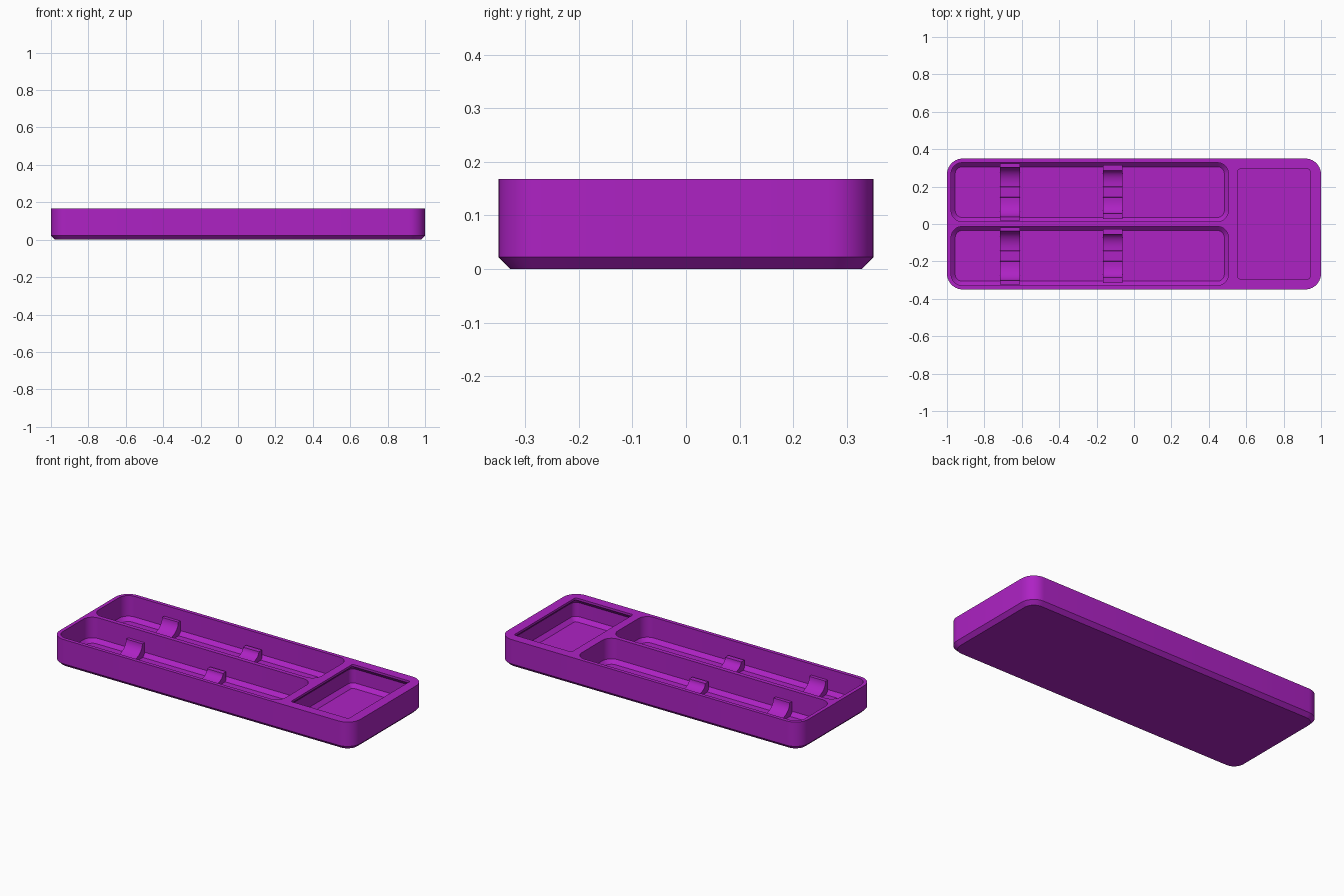
import bpy
import bmesh
import math

if "Cube" in bpy.data.objects:
    bpy.data.objects.remove(bpy.data.objects["Cube"])

purple = bpy.data.materials.new("purple")
purple.diffuse_color = (0.42, 0.016, 0.55, 1)
purple.use_nodes = True
purple.node_tree.nodes["Principled BSDF"].inputs["Base Color"].default_value = purple.diffuse_color


def finish(name, bm):
    bmesh.ops.recalc_face_normals(bm, faces=bm.faces)
    me = bpy.data.meshes.new(name)
    bm.to_mesh(me)
    bm.free()
    me.materials.append(purple)
    ob = bpy.data.objects.new(name, me)
    bpy.context.collection.objects.link(ob)
    return ob


def rounded_ring(x0, x1, y0, y1, r, seg=10):
    """Outline of a rounded rectangle, counter-clockwise."""
    corners = [(x1 - r, y1 - r), (x0 + r, y1 - r), (x0 + r, y0 + r), (x1 - r, y0 + r)]
    return [(cx + r * math.cos(math.pi / 2 * (q + i / seg)),
             cy + r * math.sin(math.pi / 2 * (q + i / seg)))
            for q, (cx, cy) in enumerate(corners) for i in range(seg + 1)]


def rounded_box(name, x0, x1, y0, y1, r, levels):
    """Stack of rounded rectangles; each level is (height, inset)."""
    bm = bmesh.new()
    rings = []
    for z, d in levels:
        pts = rounded_ring(x0 + d, x1 - d, y0 + d, y1 - d, max(r - d, 0.006))
        rings.append([bm.verts.new((x, y, z)) for x, y in pts])
    n = len(rings[0])
    for a, b in zip(rings, rings[1:]):
        for i in range(n):
            j = (i + 1) % n
            bm.faces.new((a[i], a[j], b[j], b[i]))
    bm.faces.new(rings[0][::-1])
    bm.faces.new(rings[-1])
    return finish(name, bm)


def smooth(ob):
    bpy.ops.object.select_all(action='DESELECT')
    ob.select_set(True)
    bpy.context.view_layer.objects.active = ob
    bpy.ops.object.shade_smooth_by_angle(angle=math.radians(25))


TOP, FLOOR, BEV = 0.168, 0.022, 0.022

# Tray body with a chamfered underside
tray = rounded_box("tray_body", -1, 1, -0.35, 0.35, 0.085,
                   [(0, BEV), (BEV, 0), (TOP, 0)])

# Two long pockets and one lidded square pocket with an undercut lip
long_levels = [(FLOOR, BEV), (FLOOR + BEV, 0), (TOP + 0.05, 0)]
cutters = [
    rounded_box("back_pocket_cutter", -0.978, 0.505, 0.013, 0.328, 0.06, long_levels),
    rounded_box("front_pocket_cutter", -0.978, 0.505, -0.328, -0.013, 0.06, long_levels),
    rounded_box("square_pocket_cutter", 0.53, 0.967, -0.32, 0.32, 0.035,
                [(FLOOR, BEV), (FLOOR + BEV, 0), (TOP - 0.04, 0),
                 (TOP - 0.013, 0.027), (TOP + 0.05, 0.027)]),
]
for c in cutters:
    m = tray.modifiers.new("cut", 'BOOLEAN')
    m.object = c
    m.operation = 'DIFFERENCE'
    m.solver = 'EXACT'
bpy.context.view_layer.objects.active = tray
for m in list(tray.modifiers):
    bpy.ops.object.modifier_apply(modifier=m.name)
for c in cutters:
    bpy.data.objects.remove(c)
smooth(tray)


def holder(name, x0, x1, yc, half, top, lip, foot, low, step):
    """Cradle with a curved prong on each side and a raised strip between."""
    side = [(half, FLOOR - 0.005), (half, top), (lip, top)]
    for i in range(1, 11):  # concave inner face of the prong
        a = math.pi / 2 * i / 10
        side.append((foot + (lip - foot) * math.cos(a), top - (top - low) * math.sin(a)))
    side += [(0.03, low), (0.026, step)]
    pts = side + [(-y, z) for y, z in reversed(side)]
    bm = bmesh.new()
    face = bm.faces.new([bm.verts.new((x0, yc + y, z)) for y, z in pts])
    ext = bmesh.ops.extrude_face_region(bm, geom=[face], use_keep_orig=True)
    bmesh.ops.translate(bm, vec=(x1 - x0, 0, 0),
                        verts=[v for v in ext["geom"] if isinstance(v, bmesh.types.BMVert)])
    smooth(finish(name, bm))


# Tall and short cradles in both long pockets
for row, yc in (("back", 0.1705), ("front", -0.1705)):
    holder(row + "_tall_holder", -0.717, -0.609, yc, 0.152, 0.105, 0.132, 0.04, 0.034, 0.042)
    holder(row + "_short_holder", -0.167, -0.061, yc, 0.145, 0.08, 0.115, 0.045, 0.036, 0.044)
